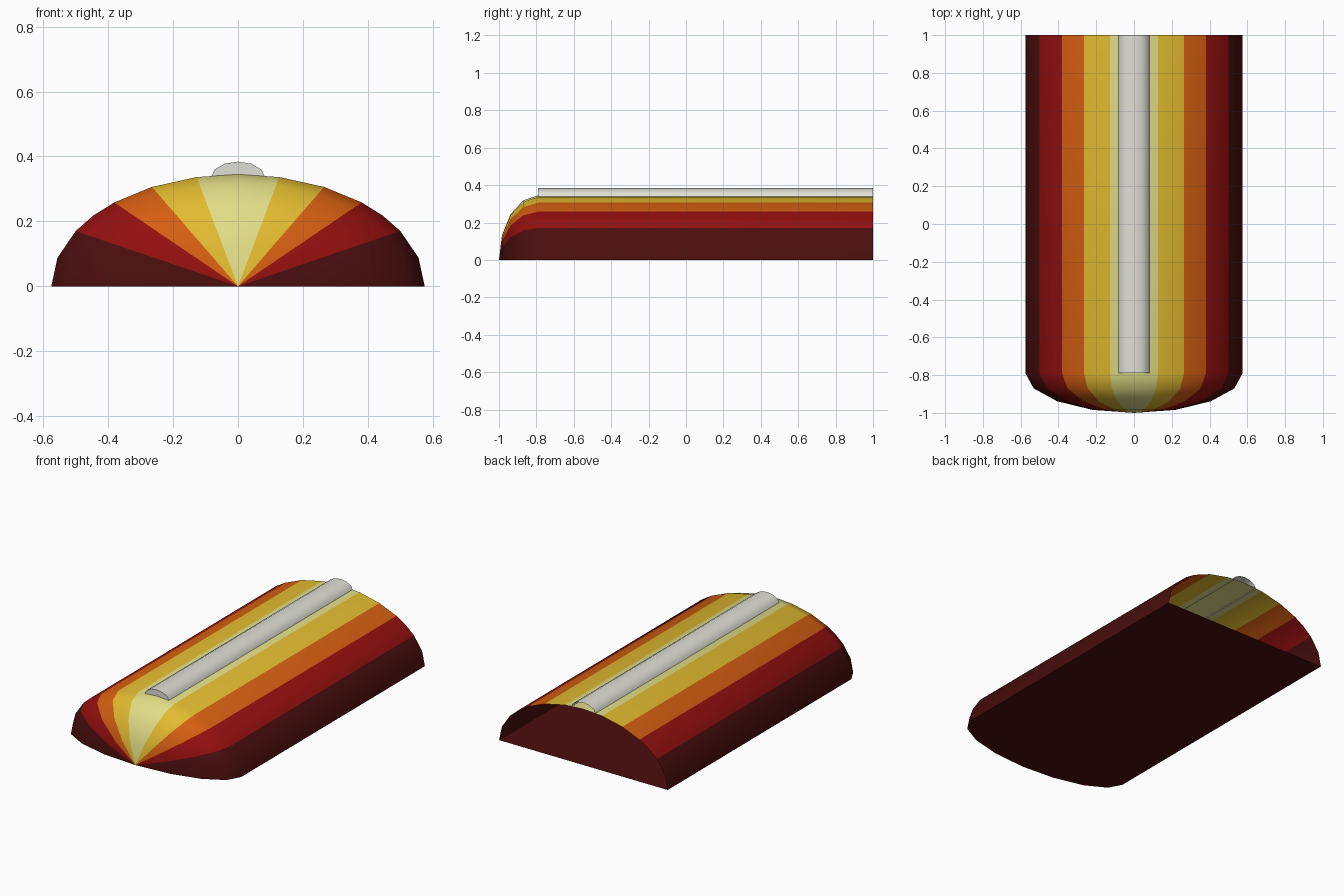
import bpy
import math

if "Cube" in bpy.data.objects:
    bpy.data.objects.remove(bpy.data.objects["Cube"])


def srgb(r, g, b):
    def lin(c):
        c /= 255
        return c / 12.92 if c <= 0.04045 else ((c + 0.055) / 1.055) ** 2.4
    return (lin(r), lin(g), lin(b), 1)


def material(name, rgb):
    m = bpy.data.materials.new(name)
    m.diffuse_color = srgb(*rgb)
    m.use_nodes = True
    m.node_tree.nodes["Principled BSDF"].inputs["Base Color"].default_value = m.diffuse_color
    return m


maroon = material("maroon", (75, 14, 14))
red = material("red", (148, 15, 15))
orange = material("orange", (212, 94, 17))
yellow = material("yellow", (226, 187, 48))
pale = material("pale_yellow", (226, 221, 135))
grey = material("light_grey", (224, 224, 215))


def make(name, verts, faces, mats, indices=None, smooth=True):
    me = bpy.data.meshes.new(name)
    me.from_pydata(verts, [], faces)
    for m in mats:
        me.materials.append(m)
    if indices:
        me.polygons.foreach_set("material_index", indices)
    ob = bpy.data.objects.new(name, me)
    bpy.context.collection.objects.link(ob)
    bpy.context.view_layer.objects.active = ob
    ob.select_set(True)
    if smooth:
        bpy.ops.object.shade_smooth_by_angle(angle=math.radians(40))
    ob.select_set(False)
    return ob


# Half-elliptical cross-section, from the right rim over the top to the left rim
W, H, NOSE, Y0 = 0.575, 0.345, 0.21, -0.79
half = [W, 0.556, 0.5, 0.445, 0.381, 0.265, 0.127]
xs = half + [0] + [-x for x in reversed(half)]
section = [(x, H * math.sqrt(max(0, 1 - (x / W) ** 2))) for x in xs]
n = len(section)
band = [0, 0, 1, 1, 2, 3, 4]
bands = band + band[::-1]

# Rings: open back end, start of nose, then shrinking rings toward the tip
rings = [(1.0, 1.0)]
for k in range(4):
    a = math.radians(22.5 * k)
    rings.append((Y0 - NOSE * math.sin(a), math.cos(a)))
verts = [(x * s, y, z * s) for y, s in rings for x, z in section]
tip = len(verts)
verts.append((0, -1, 0))

# Striped shell
faces, idx = [], []
for r in range(len(rings) - 1):
    for i in range(n - 1):
        a, b = r * n + i, (r + 1) * n + i
        faces.append((a, a + 1, b + 1, b))
        idx.append(bands[i])
last = (len(rings) - 1) * n
for i in range(n - 1):
    faces.append((last + i, last + i + 1, tip))
    idx.append(bands[i])
make("striped_shell", verts, faces, [maroon, red, orange, yellow, pale], idx)

# Flat floor following the rim
right = [(W * s, y, 0) for y, s in rings]
left = [(-x, y, z) for x, y, z in reversed(right)]
floor = right + [(0, -1, 0)] + left
make("floor", floor, [tuple(reversed(range(len(floor))))], [maroon], smooth=False)
fl = bpy.data.objects["floor"].data
if fl.polygons[0].normal.z > 0:
    fl.flip_normals()

# Ridge rail along the top: half tube, closed at the front only
m = 7
arc = [(0.083 * math.cos(math.pi * i / (m - 1)),
        0.336 + 0.048 * math.sin(math.pi * i / (m - 1))) for i in range(m)]
rv = [(x, y, z) for y in (1.0, Y0) for x, z in arc]
rf = [(i, i + 1, m + i + 1, m + i) for i in range(m - 1)]
rf.append(tuple(range(2 * m - 1, m - 1, -1)))
rail = make("ridge_rail", rv, rf, [grey])
if rail.data.polygons[-1].normal.y > 0:
    rail.data.polygons[-1].flip()
